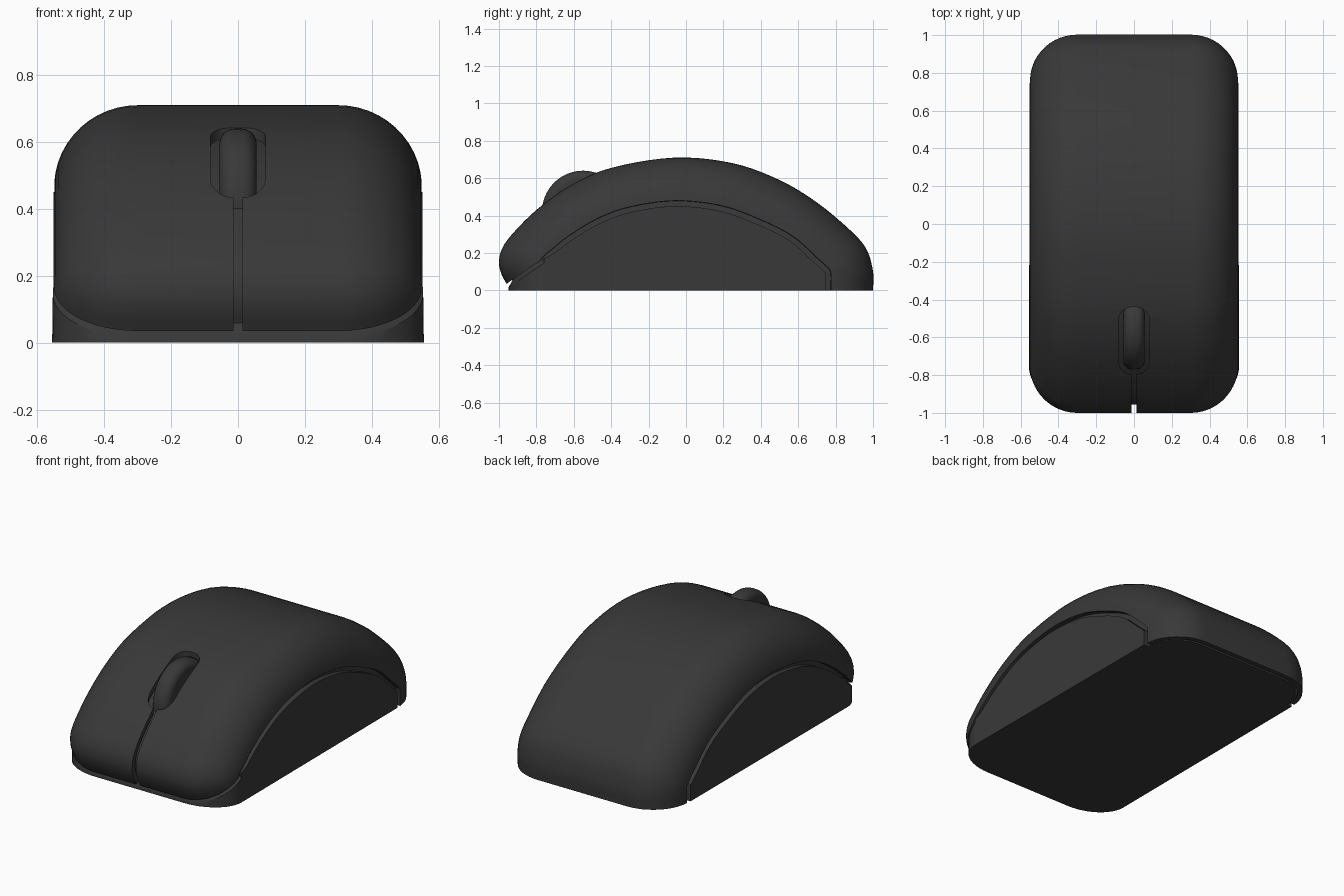
import bpy, bmesh
from math import sin, cos, radians, pi
from mathutils import Vector

if "Cube" in bpy.data.objects:
    bpy.data.objects.remove(bpy.data.objects["Cube"])

dark = bpy.data.materials.new("dark_plastic")
dark.diffuse_color = (0.04, 0.04, 0.04, 1)
dark.use_nodes = True
dark.node_tree.nodes["Principled BSDF"].inputs["Base Color"].default_value = dark.diffuse_color

# Side profiles (y, z): centre line of the shell and the rim it rolls over to
CROWN = [(-.96, .035), (-.988, .09), (-1, .15), (-.985, .22), (-.93, .30), (-.8, .43),
         (-.62, .56), (-.4, .655), (-.06, .71), (.25, .68), (.5, .59), (.7, .47),
         (.88, .32), (.965, .22), (1, .1), (1, 0)]
RIM = [(-.77, .165), (-.76, .172), (-.75, .18), (-.735, .193), (-.71, .21), (-.62, .28),
       (-.47, .37), (-.3, .432), (-.06, .465), (.18, .44), (.38, .37), (.56, .28),
       (.69, .165), (.745, .115), (.76, .09), (.76, 0)]


def smooth(points, steps=5):
    """Catmull-Rom curve through the points."""
    p = [Vector(q) for q in points]
    p = [2 * p[0] - p[1]] + p + [p[-1] * 2 - p[-2]]
    p[-1] = p[-2] + Vector((0, -.1))
    out = []
    for i in range(1, len(p) - 2):
        a, b, c, d = p[i - 1:i + 3]
        for s in range(steps):
            t = s / steps
            out.append(.5 * (2 * b + (c - a) * t + (2 * a - 5 * b + 4 * c - d) * t * t
                             + (3 * b - a - 3 * c + d) * t ** 3))
    return out + [p[-2]]


crown, rim = smooth(CROWN), smooth(RIM)


def section(x, c):
    """Profile between rim (c = 0) and crown (c = 1), at a given x."""
    pts = [r + (k - r) * c for k, r in zip(crown, rim)]
    return [Vector((x, p.x, max(p.y, 0))) for p in pts]


def finish(obj, angle=30):
    obj.data.materials.clear()
    obj.data.materials.append(dark)
    bpy.ops.object.select_all(action='DESELECT')
    obj.select_set(True)
    bpy.context.view_layer.objects.active = obj
    bpy.ops.object.shade_smooth_by_angle(angle=radians(angle))


def to_object(name, bm):
    bmesh.ops.recalc_face_normals(bm, faces=bm.faces)
    mesh = bpy.data.meshes.new(name)
    bm.to_mesh(mesh)
    bm.free()
    obj = bpy.data.objects.new(name, mesh)
    bpy.context.collection.objects.link(obj)
    return obj


def loft(name, loops, strip_caps):
    bm = bmesh.new()
    rows = [[bm.verts.new(p) for p in loop] for loop in loops]
    n = len(rows[0])
    for a, b in zip(rows, rows[1:]):
        for j in range(n):
            k = (j + 1) % n
            bm.faces.new((a[j], a[k], b[k], b[j]))
    for row in (rows[0], rows[-1]):
        if strip_caps:
            for j in range(n // 2 - 1):
                bm.faces.new((row[j], row[j + 1], row[n - 2 - j], row[n - 1 - j]))
        else:
            bm.faces.new(row)
    return to_object(name, bm)


def both_sides(half):
    mirrored = [[Vector((-p.x, p.y, p.z)) for p in loop] for loop in reversed(half)]
    return mirrored + half


# Top shell: thick skin with rounded long edges
WALL = .88
angles = [radians(86.5 * i / 12) for i in range(13)]
half = [section(.3 + .25 * sin(a), cos(a))
        + section(.3 + .22 * sin(a), cos(a) * WALL)[::-1] for a in angles]
shell = loft("top_shell", both_sides(half), True)

# Base: core under the shell, front lip and flat side panels
half = []
for a in [radians(90 * i / 12) for i in range(13)]:
    x, edge = .3 + .254 * sin(a), section(0, cos(a))[0]
    foot = Vector((x + .002 * sin(a), edge.y + .012, 0))
    lip = Vector((x, edge.y + .012, edge.z - .018))
    half.append([foot, lip] + section(.3 + .22 * sin(a), cos(a) * WALL - .06))
half.append([half[-1][0], half[-1][1]] + section(.552, -.06))
base = loft("base", both_sides(half), False)

# Cutters: scroll slot and the gap between the two buttons
bm = bmesh.new()
outline = []
for cx, cy, start in ((.012, -.51, 0), (-.012, -.51, 90), (-.012, -.725, 180), (.012, -.725, 270)):
    for i in range(9):
        t = radians(start + 90 * i / 8)
        outline.append(bm.verts.new((cx + .07 * cos(t), cy + .07 * sin(t), .3)))
face = bm.faces.new(outline)
top = bmesh.ops.extrude_face_region(bm, geom=[face])["geom"]
bmesh.ops.translate(bm, vec=(0, 0, .6), verts=[v for v in top if isinstance(v, bmesh.types.BMVert)])
slot = to_object("slot_cutter", bm)

bm = bmesh.new()
bmesh.ops.create_cube(bm, size=1)
bmesh.ops.scale(bm, vec=(.026, .4, .8), verts=bm.verts)
bmesh.ops.translate(bm, vec=(0, -.95, .3), verts=bm.verts)
gap = to_object("gap_cutter", bm)

bpy.context.view_layer.objects.active = shell
for cutter in (slot, gap):
    mod = shell.modifiers.new("cut", 'BOOLEAN')
    mod.operation, mod.solver, mod.object = 'DIFFERENCE', 'EXACT', cutter
    bpy.ops.object.modifier_apply(modifier=mod.name)
    bpy.data.objects.remove(cutter)

# Scroll wheel with rounded tread
bpy.ops.mesh.primitive_cylinder_add(vertices=64, radius=.22, depth=.112,
                                    location=(0, -.55, .42), rotation=(0, pi / 2, 0))
wheel = bpy.context.object
wheel.name = "scroll_wheel"
bevel = wheel.modifiers.new("round", 'BEVEL')
bevel.width, bevel.segments, bevel.limit_method = .045, 6, 'ANGLE'
bevel.angle_limit = radians(40)
bpy.ops.object.modifier_apply(modifier=bevel.name)

for obj in (shell, base, wheel):
    finish(obj)
